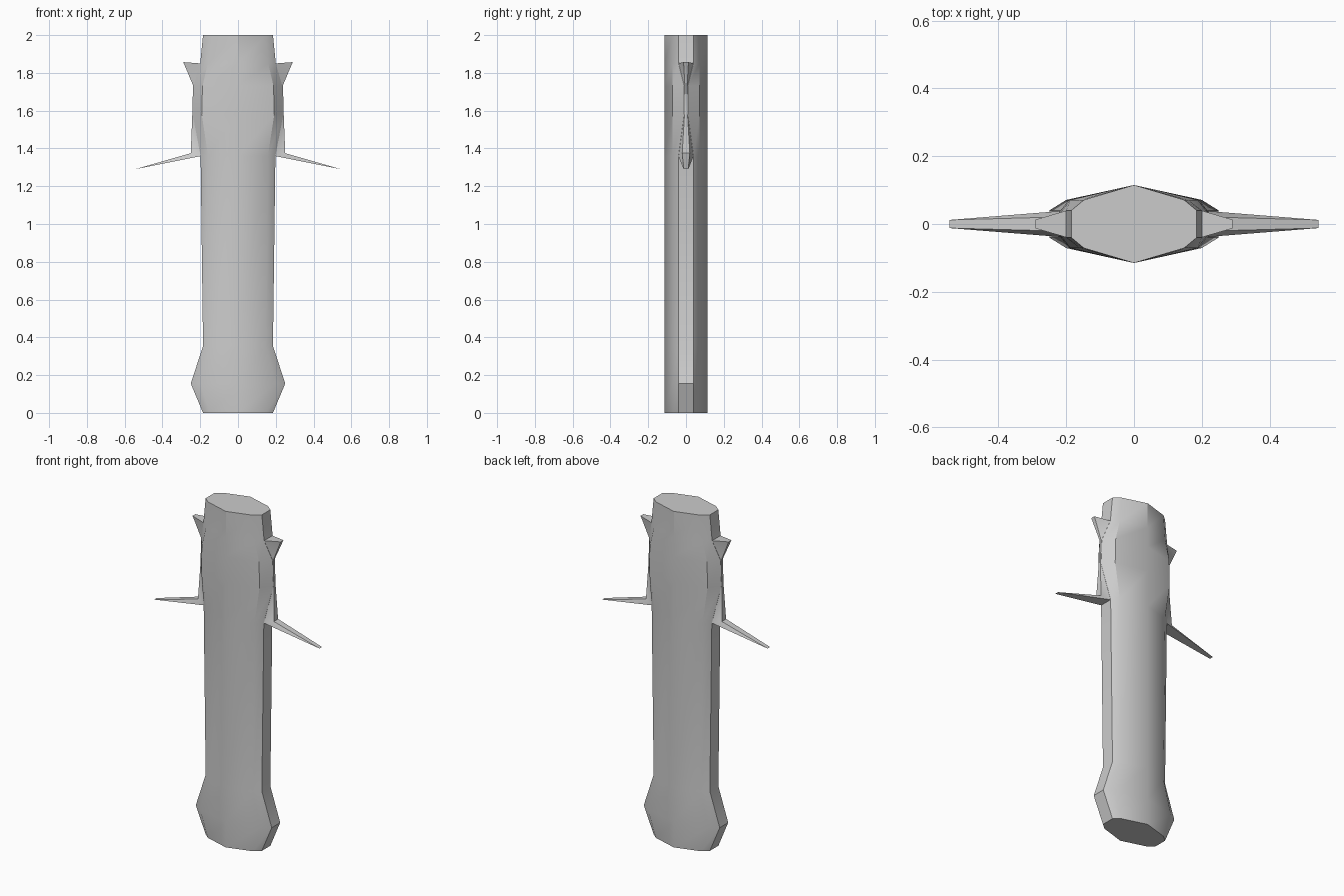
import bpy, bmesh

if "Cube" in bpy.data.objects:
    bpy.data.objects.remove(bpy.data.objects["Cube"])


def finish(name, bm):
    bmesh.ops.recalc_face_normals(bm, faces=bm.faces)
    mesh = bpy.data.meshes.new(name)
    bm.to_mesh(mesh)
    bm.free()
    ob = bpy.data.objects.new(name, mesh)
    bpy.context.collection.objects.link(ob)
    bpy.ops.object.select_all(action='DESELECT')
    ob.select_set(True)
    bpy.context.view_layer.objects.active = ob
    bpy.ops.object.shade_smooth_by_angle(angle=0.5)
    return ob


# Body: ridged ten-sided section lofted along z (z, half width, half depth of side flat)
rows = [(0, .185, .04), (.155, .25, .04), (.355, .185, .04), (1.36, .198, .04),
        (1.58, .24, .01), (1.73, .235, .01), (1.85, .2, .04), (2, .185, .04)]
bm = bmesh.new()
rings = []
for z, w, d in rows:
    quarter = [(.8 * w, -.071), (w, -d)]
    right = [(0, -.115)] + quarter + [(x, -y) for x, y in reversed(quarter)]
    section = right + [(-x, -y) for x, y in right]
    rings.append([bm.verts.new((x, y, z)) for x, y in section])
for a, b in zip(rings, rings[1:]):
    for i in range(len(a)):
        j = (i + 1) % len(a)
        bm.faces.new((a[i], a[j], b[j], b[i]))
bm.faces.new(rings[0])
bm.faces.new(rings[-1])
finish("body", bm)

# Side fins: outline points (x, z, half thickness), long lower spike and short upper spike
outline = [(.195, 1.36, .04), (.545, 1.29, .012), (.25, 1.375, .02),
           (.242, 1.58, .008), (.238, 1.735, .006), (.29, 1.857, .013),
           (.198, 1.85, .04)]
panels = [(0, 1, 2), (0, 2, 3), (0, 3, 4, 6), (4, 5, 6)]
for name, s in (("right_fin", 1), ("left_fin", -1)):
    bm = bmesh.new()
    front = [bm.verts.new((s * x, -t, z)) for x, z, t in outline]
    back = [bm.verts.new((s * x, t, z)) for x, z, t in outline]
    for p in panels:
        bm.faces.new([front[i] for i in p])
        bm.faces.new([back[i] for i in p])
    for i in range(len(outline)):
        j = (i + 1) % len(outline)
        bm.faces.new((front[i], front[j], back[j], back[i]))
    finish(name, bm)
